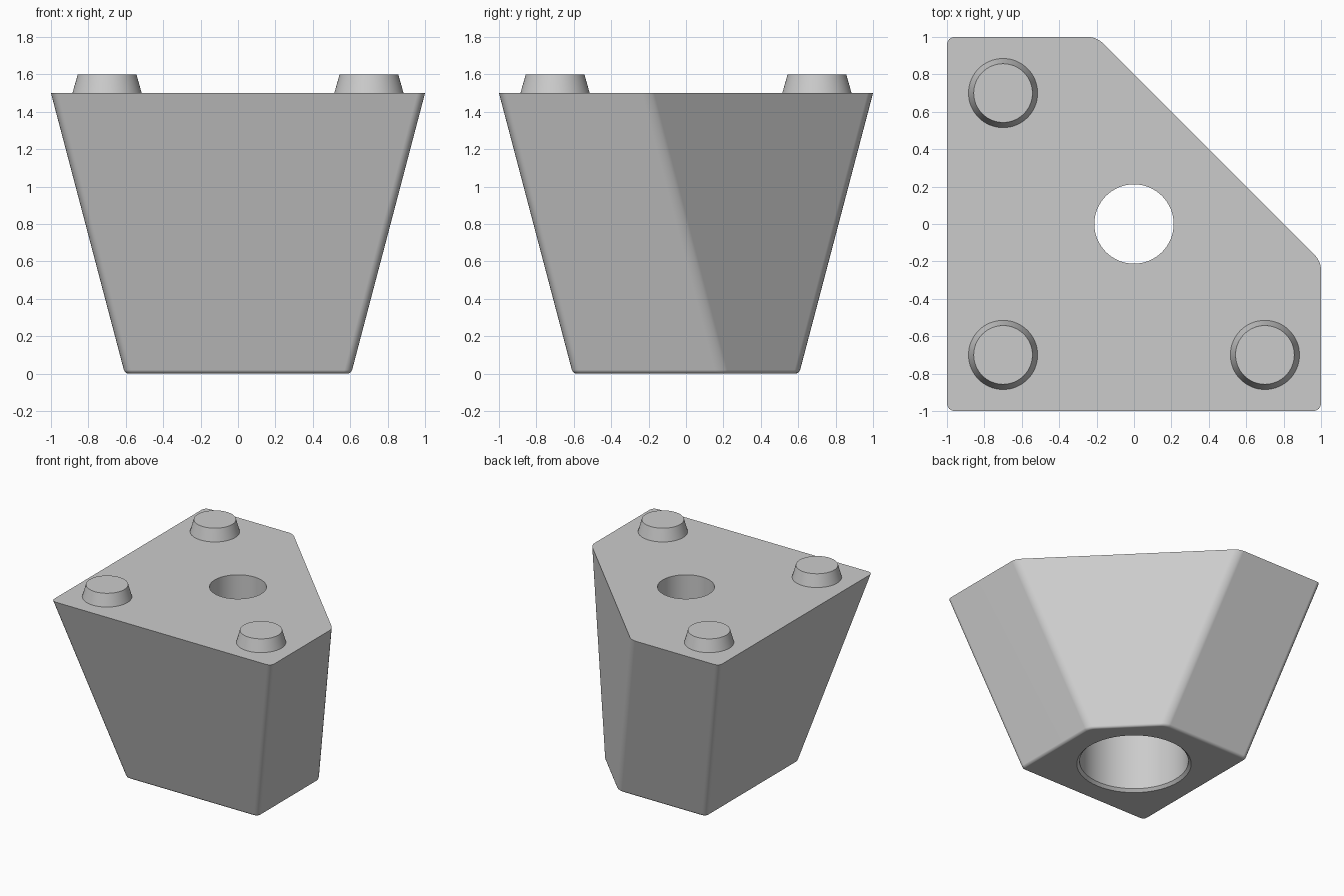
import bpy, bmesh, math

default = bpy.data.objects.get("Cube")
if default:
    bpy.data.objects.remove(default, do_unlink=True)

TOP = 1.5

# Single plain grey material
grey = bpy.data.materials.new("plain_grey")
grey.use_nodes = True
color = (0.6, 0.6, 0.6, 1)
grey.diffuse_color = color
grey.node_tree.nodes["Principled BSDF"].inputs["Base Color"].default_value = color


def make_object(name, bm):
    bmesh.ops.recalc_face_normals(bm, faces=bm.faces)
    mesh = bpy.data.meshes.new(name)
    bm.to_mesh(mesh)
    bm.free()
    mesh.materials.append(grey)
    obj = bpy.data.objects.new(name, mesh)
    bpy.context.collection.objects.link(obj)
    return obj


def activate(obj):
    bpy.ops.object.select_all(action='DESELECT')
    obj.select_set(True)
    bpy.context.view_layer.objects.active = obj


def smooth(obj):
    activate(obj)
    bpy.ops.object.shade_smooth_by_angle(angle=math.radians(32))
    mod = obj.modifiers.new("even_normals", 'WEIGHTED_NORMAL')
    mod.keep_sharp = True


def lathe(name, profile, sides=64):
    """Closed solid from stacked rings given as (radius, z)."""
    bm = bmesh.new()
    rings = []
    for r, z in profile:
        angles = [2 * math.pi * i / sides for i in range(sides)]
        rings.append([bm.verts.new((r * math.cos(a), r * math.sin(a), z)) for a in angles])
    for low, high in zip(rings, rings[1:]):
        for i in range(sides):
            j = (i + 1) % sides
            bm.faces.new((low[i], low[j], high[j], high[i]))
    bm.faces.new(rings[0])
    bm.faces.new(rings[-1])
    return make_object(name, bm)


def outline(half, cut):
    """Square with its back left corner cut off."""
    return [(-half, -half), (half, -half), (half, cut), (cut, half), (-half, half)]


# Tapered body with rounded side edges and a softened lower rim
bm = bmesh.new()
low = [bm.verts.new((x, y, 0)) for x, y in outline(0.605, 0.195)]
high = [bm.verts.new((x, y, TOP)) for x, y in outline(1.0, -0.2)]
bm.faces.new(low)
bm.faces.new(high)
for i in range(len(low)):
    j = (i + 1) % len(low)
    bm.faces.new((low[i], low[j], high[j], high[i]))
bmesh.ops.recalc_face_normals(bm, faces=bm.faces)
sides = [e for e in bm.edges if abs(e.verts[0].co.z - e.verts[1].co.z) > 1]
bmesh.ops.bevel(bm, geom=sides, offset=0.04, segments=4, profile=0.5, affect='EDGES')
rim = [e for e in bm.edges if max(v.co.z for v in e.verts) < 0.001]
bmesh.ops.bevel(bm, geom=rim, offset=0.02, segments=3, profile=0.5, affect='EDGES')
body = make_object("tapered_body", bm)

# Stepped hole: narrow above, wide bore with a chamfered mouth below
cutter = lathe("hole_cutter", [(0.45, -0.02), (0.41, 0.022), (0.41, 1.1),
                               (0.212, 1.1), (0.212, TOP + 0.1)])
cutter.hide_render = True
cut = body.modifiers.new("stepped_hole", 'BOOLEAN')
cut.operation = 'DIFFERENCE'
cut.solver = 'EXACT'
cut.object = cutter
activate(body)
bpy.ops.object.modifier_apply(modifier=cut.name)
bpy.data.objects.remove(cutter, do_unlink=True)
smooth(body)

# Three tapered locating studs on the top
studs = {"front_right_stud": (-0.7, -0.7), "front_left_stud": (0.7, -0.7),
         "back_right_stud": (-0.7, 0.7)}
for name, (x, y) in studs.items():
    stud = lathe(name, [(0.185, 0), (0.157, 0.1)])
    stud.location = (x, y, TOP)
    smooth(stud)
